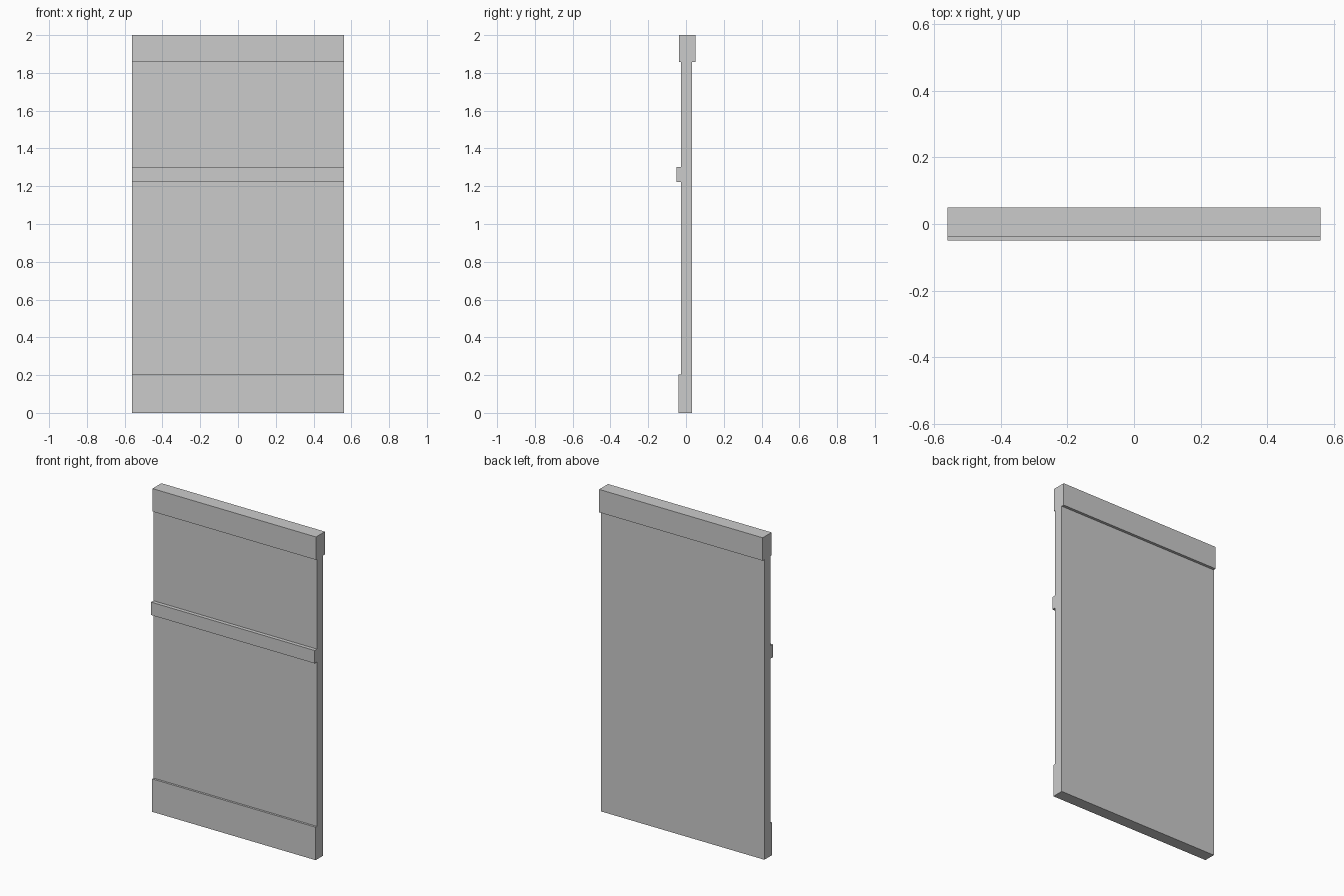
import bpy

if "Cube" in bpy.data.objects:
    bpy.data.objects.remove(bpy.data.objects["Cube"])

WIDTH = 1.12


def slab(name, y0, y1, z0, z1):
    """Full-width box spanning the given depth and height ranges."""
    bpy.ops.mesh.primitive_cube_add(size=1, location=(0, (y0 + y1) / 2, (z0 + z1) / 2))
    obj = bpy.context.object
    obj.name = name
    obj.scale = (WIDTH, y1 - y0, z1 - z0)
    bpy.ops.object.transform_apply(location=False, rotation=False, scale=True)
    return obj


FRONT, BACK = -0.027, 0.033   # faces of the wall panel
CAP_Z = 1.858                 # underside of the top cap

# Main wall, running up to the cap
slab("wall_panel", FRONT, BACK, 0.0, CAP_Z)
# Thick cap overhanging both faces
slab("top_cap", -0.037, 0.05, CAP_Z, 2.0)
# Front trims that sit against the wall
slab("chair_rail", -0.05, FRONT, 1.222, 1.302)
slab("baseboard", -0.04, FRONT, 0.0, 0.204)
